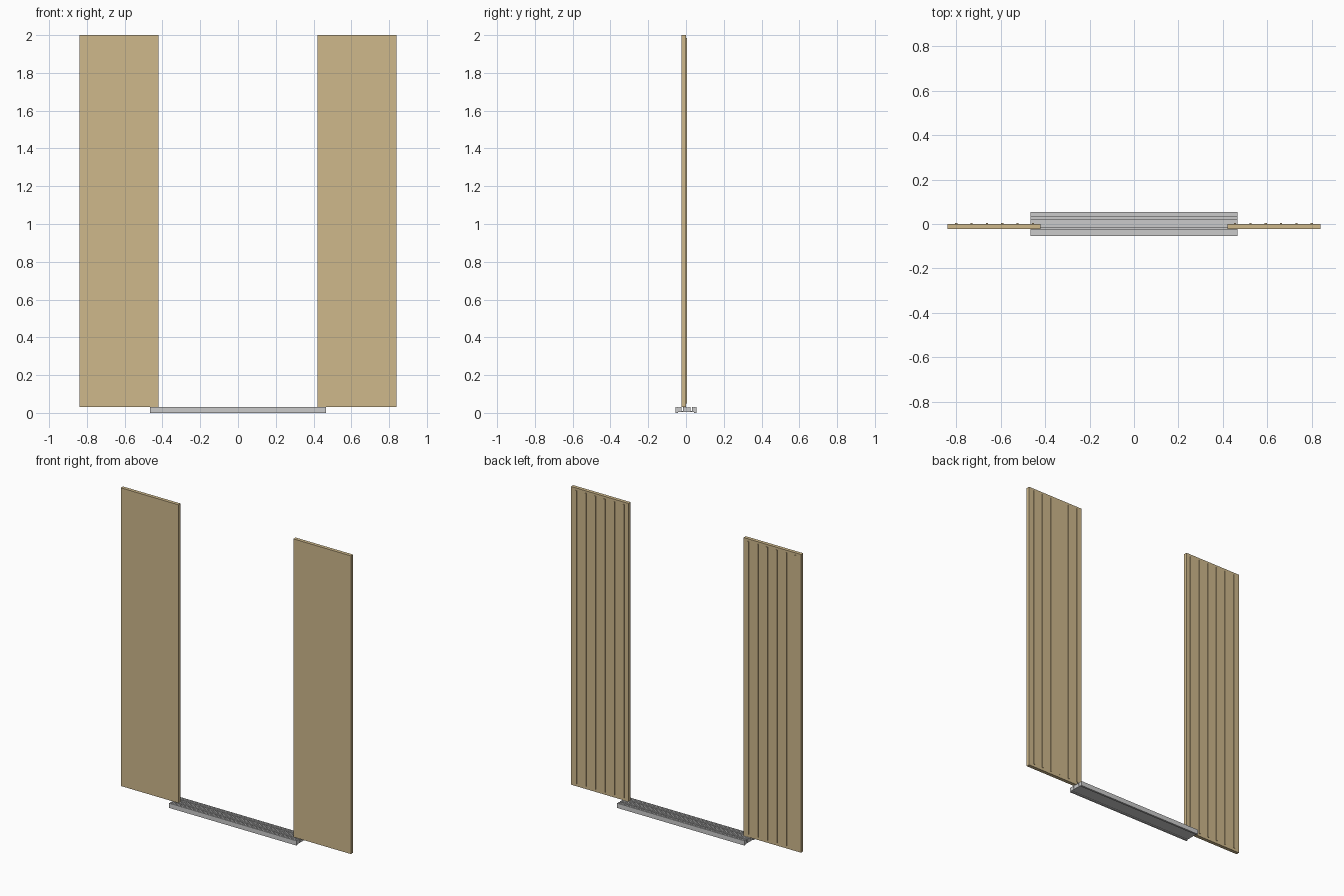
import bpy, bmesh

if "Cube" in bpy.data.objects:
    bpy.data.objects.remove(bpy.data.objects["Cube"])

tan = bpy.data.materials.new("tan_panel")
tan.diffuse_color = (0.62, 0.48, 0.26, 1)
tan.use_nodes = True
tan.node_tree.nodes["Principled BSDF"].inputs["Base Color"].default_value = tan.diffuse_color


def finish(bm, name, mat=None):
    bmesh.ops.recalc_face_normals(bm, faces=bm.faces)
    me = bpy.data.meshes.new(name)
    bm.to_mesh(me)
    bm.free()
    ob = bpy.data.objects.new(name, me)
    bpy.context.collection.objects.link(ob)
    if mat:
        me.materials.append(mat)
    return ob


def box(name, x, y, z, mat=None):
    bm = bmesh.new()
    bmesh.ops.create_cube(bm, size=1)
    for v in bm.verts:
        for i, (lo, hi) in enumerate((x, y, z)):
            v.co[i] = lo if v.co[i] < 0 else hi
    return finish(bm, name, mat)


# Door panels with vertical stiffener ribs on the back
for side, label in ((-1, "left"), (1, "right")):
    def span(a, b):
        return tuple(sorted((side * a, side * b)))
    box(label + "_door_panel", span(0.42, 0.84), (-0.023, 0.0), (0.032, 2.0), tan)
    for i in range(6):
        c = 0.455 + i * 0.069
        box(f"{label}_door_rib_{i + 1}", span(c - 0.005, c + 0.005),
            (-0.001, 0.004), (0.05, 1.985), tan)

# Threshold sill: extruded section with two guide slots and fine tread grooves
TOP, HALF, LENGTH = 0.031, 0.055, 0.465
cuts = [(-0.02, 0.004, 0.02), (0.027, 0.004, 0.02)]
for k in range(13):
    y = -0.048 + k * 0.008
    if all(abs(y - s) > 0.0075 for s in (-0.02, 0.027)):
        cuts.append((y, 0.0015, 0.002))
profile = [(-HALF, 0), (-HALF, TOP)]
for y, half, depth in sorted(cuts):
    profile += [(y - half, TOP), (y - half, TOP - depth),
                (y + half, TOP - depth), (y + half, TOP)]
profile += [(HALF, TOP), (HALF, 0)]
# shallow recess under the sill
profile += [(0.042, 0), (0.042, 0.005), (-0.042, 0.005), (-0.042, 0)]

bm = bmesh.new()
face = bm.faces.new([bm.verts.new((-LENGTH, y, z)) for y, z in profile])
ext = bmesh.ops.extrude_face_region(bm, geom=[face], use_keep_orig=True)
bmesh.ops.translate(bm, vec=(2 * LENGTH, 0, 0),
                    verts=[g for g in ext["geom"] if isinstance(g, bmesh.types.BMVert)])
finish(bm, "door_sill")
